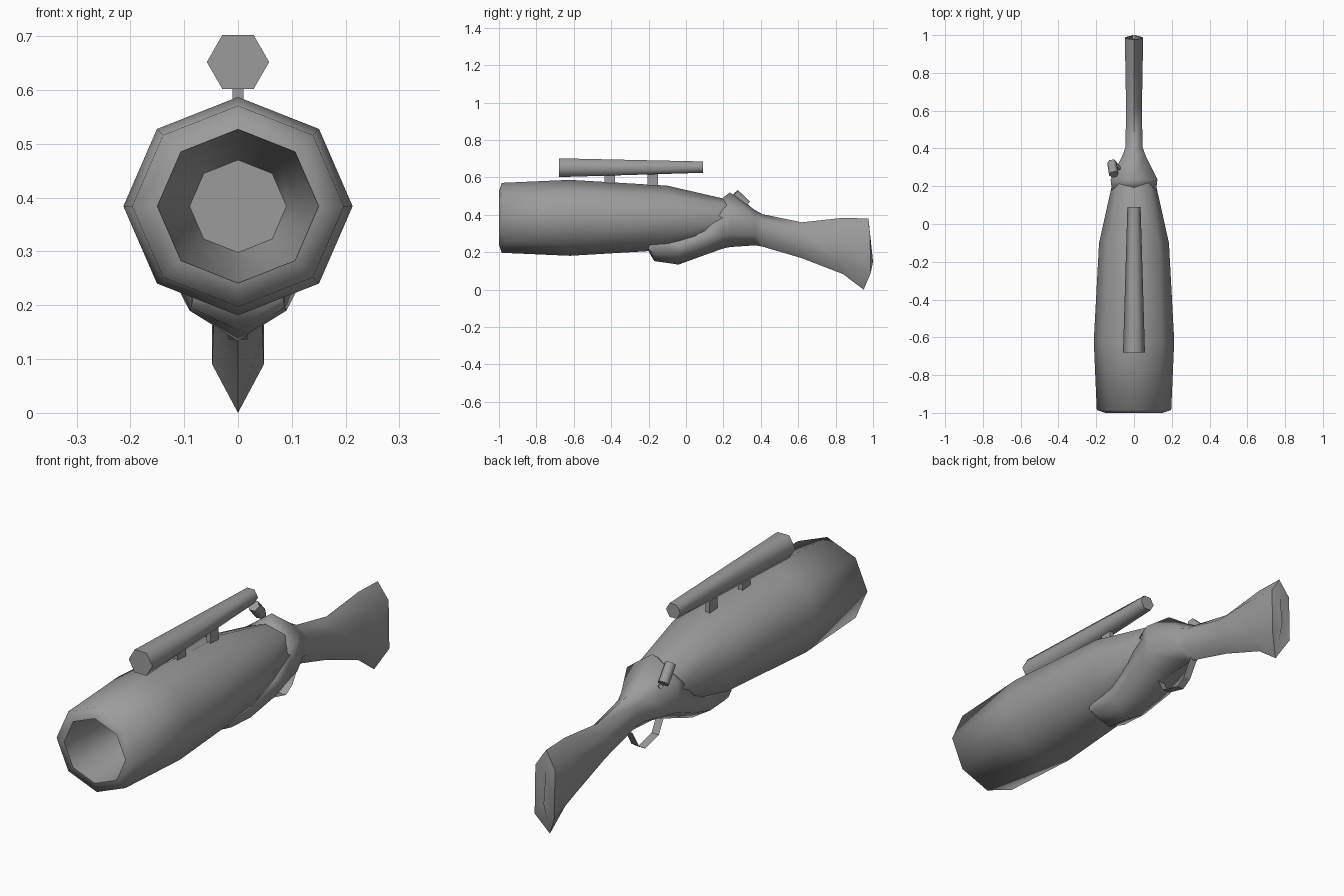
import bpy, bmesh, math
from mathutils import Vector

if "Cube" in bpy.data.objects:
    bpy.data.objects.remove(bpy.data.objects["Cube"])

grey = bpy.data.materials.new("dark_grey")
grey.diffuse_color = (0.33, 0.33, 0.33, 1)
grey.use_nodes = True
grey.node_tree.nodes["Principled BSDF"].inputs["Base Color"].default_value = grey.diffuse_color


def finish(name, bm, angle=70):
    """Turn a bmesh into a named, smooth-by-angle object."""
    if angle:
        bmesh.ops.recalc_face_normals(bm, faces=bm.faces)
    mesh = bpy.data.meshes.new(name)
    bm.to_mesh(mesh)
    bm.free()
    mesh.materials.append(grey)
    obj = bpy.data.objects.new(name, mesh)
    bpy.context.collection.objects.link(obj)
    if angle:
        bpy.ops.object.select_all(action='DESELECT')
        obj.select_set(True)
        bpy.context.view_layer.objects.active = obj
        bpy.ops.object.shade_smooth_by_angle(angle=math.radians(angle))
    return obj


def loft(name, rings, angle=70):
    """Skin a list of equal-sized point rings and cap both ends."""
    bm = bmesh.new()
    loops = [[bm.verts.new(p) for p in ring] for ring in rings]
    for a, b in zip(loops, loops[1:]):
        for i in range(len(a)):
            j = (i + 1) % len(a)
            bm.faces.new((a[i], a[j], b[j], b[i]))
    bm.faces.new(loops[0])
    bm.faces.new(loops[-1])
    return finish(name, bm, angle)


def oval(y, z, rx, rz, sides):
    return [(rx * math.cos(2 * math.pi * i / sides), y,
             z + rz * math.sin(2 * math.pi * i / sides)) for i in range(sides)]


def tube(name, start, end, radius, sides=6):
    """Straight prism between two points."""
    start, end = Vector(start), Vector(end)
    turn = (end - start).to_track_quat('Z', 'Y')
    ring = [Vector((radius * math.cos(2 * math.pi * i / sides),
                    radius * math.sin(2 * math.pi * i / sides), 0))
            for i in range(sides)]
    return loft(name, [[turn @ p + c for p in ring] for c in (start, end)])


# Barrel: eight-sided, with a sloped lip and a tapering bore (y, rx, rz)
barrel = [(-0.60, 0.09, 0.086), (-0.72, 0.118, 0.113), (-1.0, 0.15, 0.143),
          (-0.985, 0.197, 0.187), (-0.62, 0.213, 0.203),
          (-0.10, 0.185, 0.172), (0.20, 0.118, 0.103), (0.26, 0.09, 0.08)]
loft("barrel", [oval(y, 0.384, rx, rz, 8) for y, rx, rz in barrel])

# Stock: hexagonal sections from fore-end to butt
# (y, half width, top, upper side, lower side, bottom)
sections = [(-0.20, 0.083, 0.25, 0.235, 0.217, 0.205),
            (-0.17, 0.087, 0.27, 0.245, 0.195, 0.153),
            (-0.04, 0.090, 0.30, 0.265, 0.190, 0.134),
            (0.10, 0.116, 0.36, 0.310, 0.240, 0.185),
            (0.195, 0.119, 0.490, 0.415, 0.280, 0.219),
            (0.235, 0.124, 0.520, 0.430, 0.295, 0.228),
            (0.37, 0.058, 0.425, 0.385, 0.290, 0.237),
            (0.41, 0.045, 0.403, 0.370, 0.280, 0.230),
            (0.62, 0.042, 0.360, 0.320, 0.220, 0.168),
            (0.84, 0.046, 0.384, 0.320, 0.145, 0.083)]


def hexagon(w, top, up, low, bottom, ys):
    pts = [(0, top), (w, up), (w, low), (0, bottom), (-w, low), (-w, up)]
    return [(x, y, z) for (x, z), y in zip(pts, ys)]


rings = [hexagon(*s[1:], [s[0]] * 6) for s in sections]
rings.append(hexagon(0.048, 0.38, 0.305, 0.09, 0.0,
                     [0.975, 0.983, 0.988, 0.95, 0.988, 0.983]))
# Butt plate ridge
rings.append(hexagon(0.004, 0.375, 0.30, 0.15, 0.004,
                     [0.976, 0.984, 1.0, 0.951, 1.0, 0.984]))
loft("stock", rings)

# Scope: tapered hexagonal tube on two posts
loft("scope", [oval(-0.68, 0.652, 0.058, 0.058, 6),
               oval(0.09, 0.655, 0.035, 0.035, 6)])
for label, y in (("front", -0.407), ("rear", -0.178)):
    bm = bmesh.new()
    bmesh.ops.create_cube(bm, size=1)
    for v in bm.verts:
        v.co = (v.co.x * 0.02, v.co.y * 0.056 + y, v.co.z * 0.10 + 0.585)
    finish(label + "_scope_post", bm, 30)

# Bolt handle: tilted knob on a short stem
tube("bolt_stem", (-0.06, 0.27, 0.41), (-0.112, 0.335, 0.445), 0.011, 4)
tube("bolt_knob", (-0.117, 0.325, 0.455), (-0.107, 0.262, 0.516), 0.025)

# Trigger guard: thin bent strip under the stock
guard_path = [(0.18, 0.225), (0.215, 0.16), (0.31, 0.136), (0.355, 0.165),
              (0.40, 0.24)]
bm = bmesh.new()
strip = [[bm.verts.new((x, y, z)) for x in (-0.018, 0.018)]
         for y, z in guard_path]
for a, b in zip(strip, strip[1:]):
    bm.faces.new((a[0], a[1], b[1], b[0]))
finish("trigger_guard", bm, 0)
